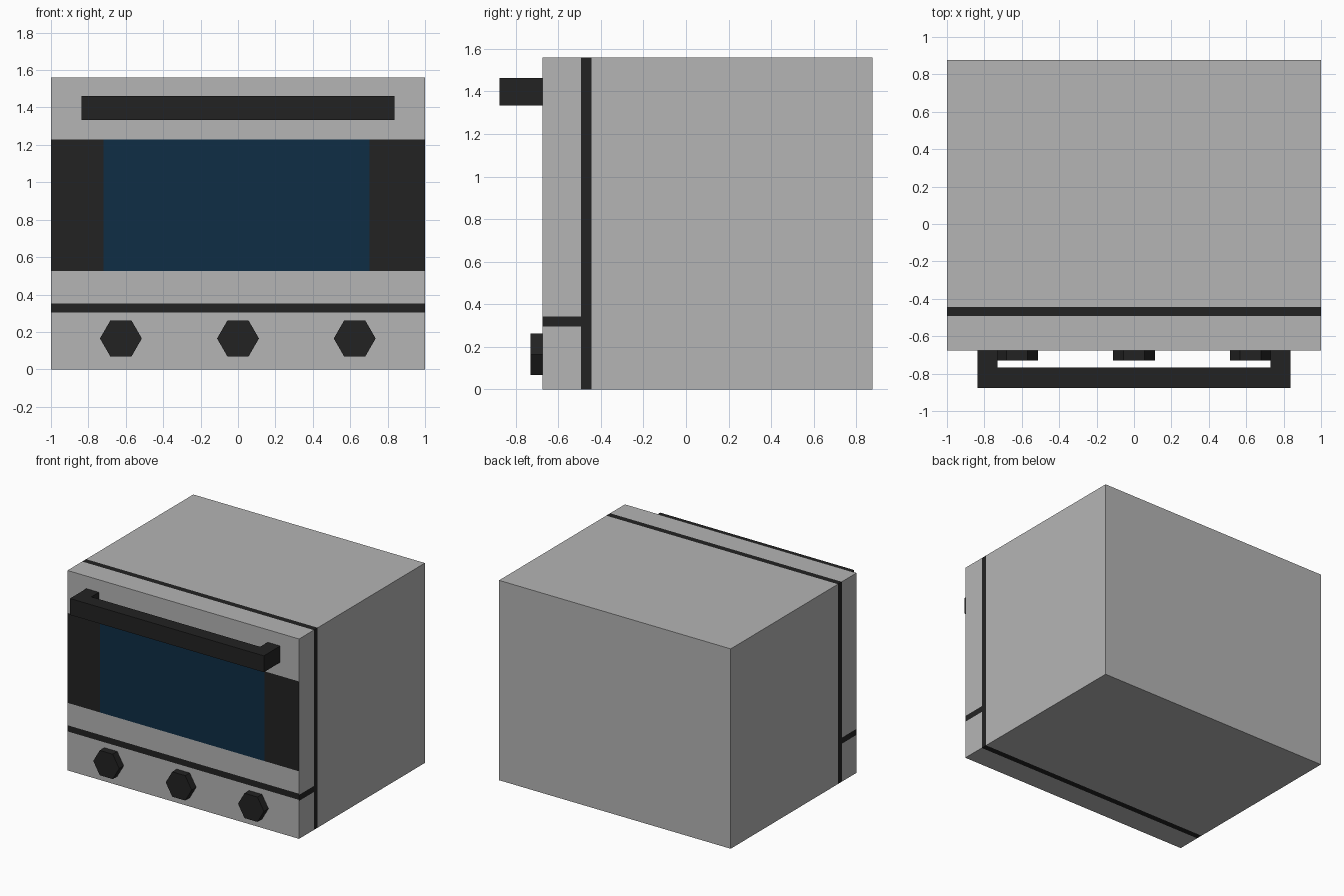
import bpy, bmesh, math
from mathutils import Matrix, Vector

if "Cube" in bpy.data.objects:
    bpy.data.objects.remove(bpy.data.objects["Cube"])


def material(name, rgb):
    m = bpy.data.materials.new(name)
    m.diffuse_color = (*rgb, 1.0)
    m.use_nodes = True
    m.node_tree.nodes["Principled BSDF"].inputs["Base Color"].default_value = m.diffuse_color
    return m


GREY = material("brushed_grey", (0.46, 0.46, 0.46))
BLACK = material("matte_black", (0.0165, 0.0165, 0.0165))
BLUE = material("dark_blue_glass", (0.0045, 0.026, 0.060))

FRONT, BACK, TOP = -0.675, 0.877, 1.56
GRIP = -0.877


def make_object(name, bm, mats):
    bmesh.ops.recalc_face_normals(bm, faces=bm.faces[:])
    me = bpy.data.meshes.new(name)
    bm.to_mesh(me)
    bm.free()
    for m in mats:
        me.materials.append(m)
    ob = bpy.data.objects.new(name, me)
    bpy.context.collection.objects.link(ob)
    return ob


def cut(bm, co, normal, rule=lambda f: True):
    """Slice the chosen faces with a plane."""
    faces = [f for f in bm.faces if rule(f)]
    edges = {e for f in faces for e in f.edges}
    verts = {v for f in faces for v in f.verts}
    bmesh.ops.bisect_plane(bm, geom=[*verts, *edges, *faces], dist=1e-5,
                           plane_co=co, plane_no=normal)
    bm.normal_update()


def is_front(f):
    return f.normal.y < -0.9


def is_door_side(f):
    return abs(f.normal.x) > 0.9 and f.calc_center_median().y < SEAM[0]


# Casing: one box, cut along the seams and the window, coloured by position
SEAM = (-0.493, -0.445)
FRONT_GAP = (0.304, 0.352)
SIDE_GAP = (0.296, 0.343)
BAND = (0.527, 1.228)
GLASS = (-0.718, 0.703)

bm = bmesh.new()
bmesh.ops.create_cube(bm, size=1, matrix=(
    Matrix.Translation((0, (FRONT + BACK) / 2, TOP / 2))
    @ Matrix.Diagonal((2, BACK - FRONT, TOP, 1))))
bm.normal_update()
for y in SEAM:
    cut(bm, (0, y, 0), (0, 1, 0))
for z in FRONT_GAP + BAND:
    cut(bm, (0, 0, z), (0, 0, 1), is_front)
for z in SIDE_GAP:
    cut(bm, (0, 0, z), (0, 0, 1), is_door_side)
for x in GLASS:
    cut(bm, (x, 0, 0), (1, 0, 0),
        lambda f: is_front(f) and BAND[0] < f.calc_center_median().z < BAND[1])

for f in bm.faces:
    c = f.calc_center_bounds()
    if is_front(f):
        if BAND[0] < c.z < BAND[1]:
            f.material_index = 2 if GLASS[0] < c.x < GLASS[1] else 1
        elif FRONT_GAP[0] < c.z < FRONT_GAP[1]:
            f.material_index = 1
    elif SEAM[0] < c.y < SEAM[1]:
        f.material_index = 1
    elif is_door_side(f) and SIDE_GAP[0] < c.z < SIDE_GAP[1]:
        f.material_index = 1
make_object("oven_casing", bm, [GREY, BLACK, BLUE])

# Door handle: U-shaped profile extruded upward
W, INNER = 0.837, 0.729
profile = [(-W, FRONT), (-W, GRIP), (W, GRIP), (W, FRONT),
           (INNER, FRONT), (INNER, -0.768), (-INNER, -0.768), (-INNER, FRONT)]
bm = bmesh.new()
face = bm.faces.new([bm.verts.new((x, y, 1.334)) for x, y in profile])
res = bmesh.ops.extrude_face_region(bm, geom=[face])
bmesh.ops.translate(bm, vec=Vector((0, 0, 0.128)),
                    verts=[g for g in res["geom"] if isinstance(g, bmesh.types.BMVert)])
make_object("door_handle", bm, [BLACK])

# Control knobs: three hexagonal prisms
DEPTH = 0.056
for label, x in (("left", -0.626), ("middle", 0.0), ("right", 0.624)):
    bm = bmesh.new()
    bmesh.ops.create_cone(bm, cap_ends=True, segments=6, radius1=0.112,
                          radius2=0.112, depth=DEPTH)
    # Put the corners on the x axis, then face the knob forward
    bmesh.ops.rotate(bm, verts=bm.verts, matrix=Matrix.Rotation(math.radians(30), 3, 'Z'))
    bmesh.ops.rotate(bm, verts=bm.verts, matrix=Matrix.Rotation(math.radians(90), 3, 'X'))
    bmesh.ops.translate(bm, verts=bm.verts, vec=Vector((x, FRONT - DEPTH / 2, 0.165)))
    make_object(label + "_knob", bm, [BLACK])
